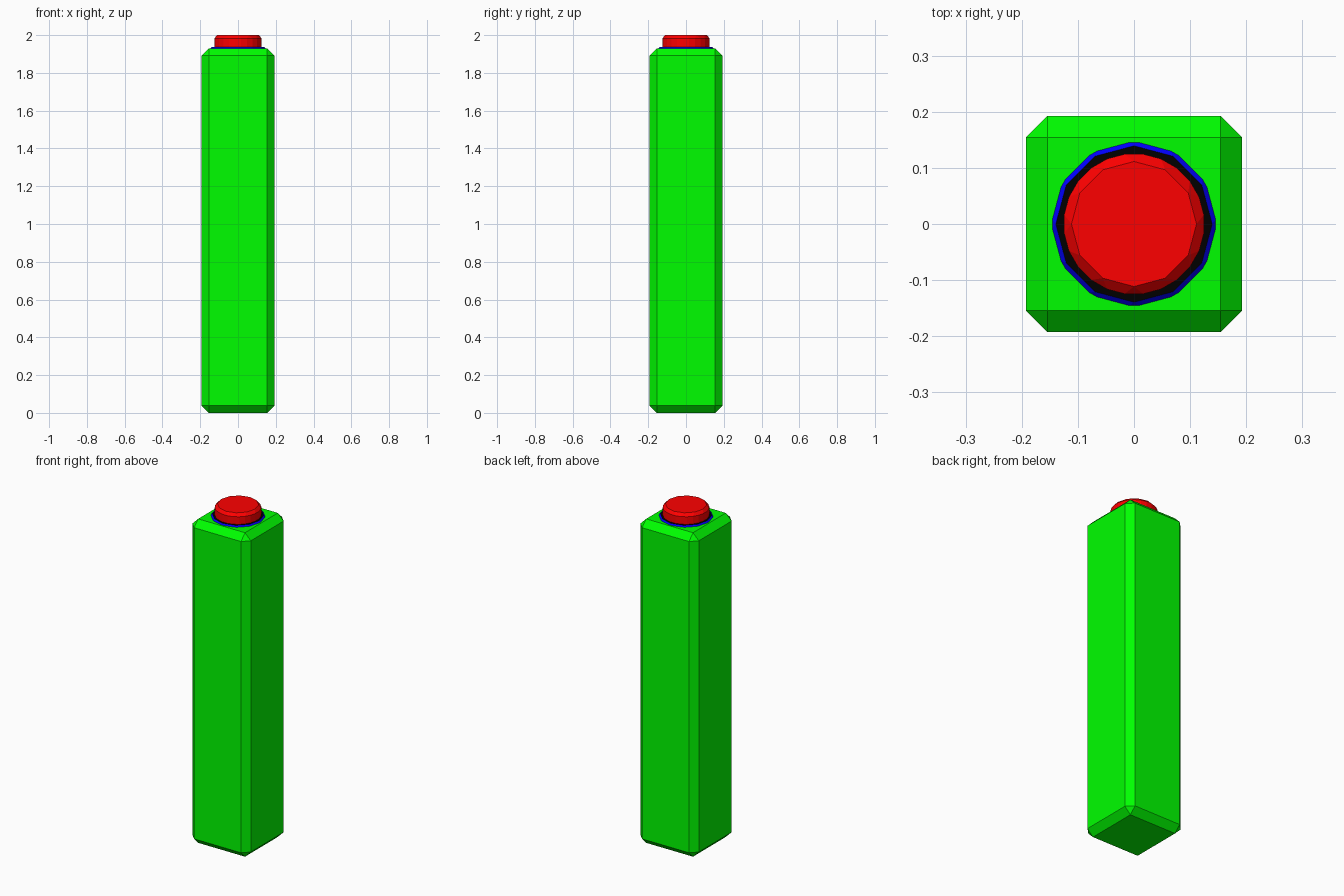
import bpy, bmesh
from mathutils import Matrix

if "Cube" in bpy.data.objects:
    bpy.data.objects.remove(bpy.data.objects["Cube"])


def material(name, rgb):
    mat = bpy.data.materials.new(name)
    mat.diffuse_color = (*rgb, 1)
    mat.use_nodes = True
    mat.node_tree.nodes["Principled BSDF"].inputs["Base Color"].default_value = mat.diffuse_color
    return mat


def finish(bm, name, width, mats):
    """Chamfer every edge with one flat segment and make the object."""
    bmesh.ops.bevel(bm, geom=bm.edges[:], offset=width, offset_type='OFFSET',
                    segments=1, profile=0.5, affect='EDGES')
    if len(mats) > 1:  # the flat top takes the second material
        top = max(bm.faces, key=lambda f: f.calc_center_median().z)
        top.material_index = 1
    mesh = bpy.data.meshes.new(name)
    bm.to_mesh(mesh)
    bm.free()
    for m in mats:
        mesh.materials.append(m)
    obj = bpy.data.objects.new(name, mesh)
    bpy.context.collection.objects.link(obj)
    return obj


def chamfered_box(name, size, z0, z1, width, mats):
    bm = bmesh.new()
    mat = Matrix.Translation((0, 0, (z0 + z1) / 2)) @ Matrix.Diagonal((size, size, z1 - z0, 1))
    bmesh.ops.create_cube(bm, size=1, matrix=mat)
    return finish(bm, name, width, mats)


def chamfered_disc(name, radius, z0, z1, width, mats):
    bm = bmesh.new()
    bmesh.ops.create_cone(bm, cap_ends=True, segments=12, radius1=radius, radius2=radius,
                          depth=z1 - z0, matrix=Matrix.Translation((0, 0, (z0 + z1) / 2)))
    return finish(bm, name, width, mats)


green = material("green", (0, 1, 0))
blue = material("blue", (0, 0, 1))
black = material("black", (0, 0, 0))
red = material("red", (1, 0, 0))

# square post
chamfered_box("post", 0.385, 0, 1.93, 0.038, [green])
# blue collar with a black top
chamfered_disc("collar", 0.158, 1.86, 1.938, 0.018, [blue, black])
# red push button
chamfered_disc("button", 0.129, 1.89, 2.0, 0.017, [red])
